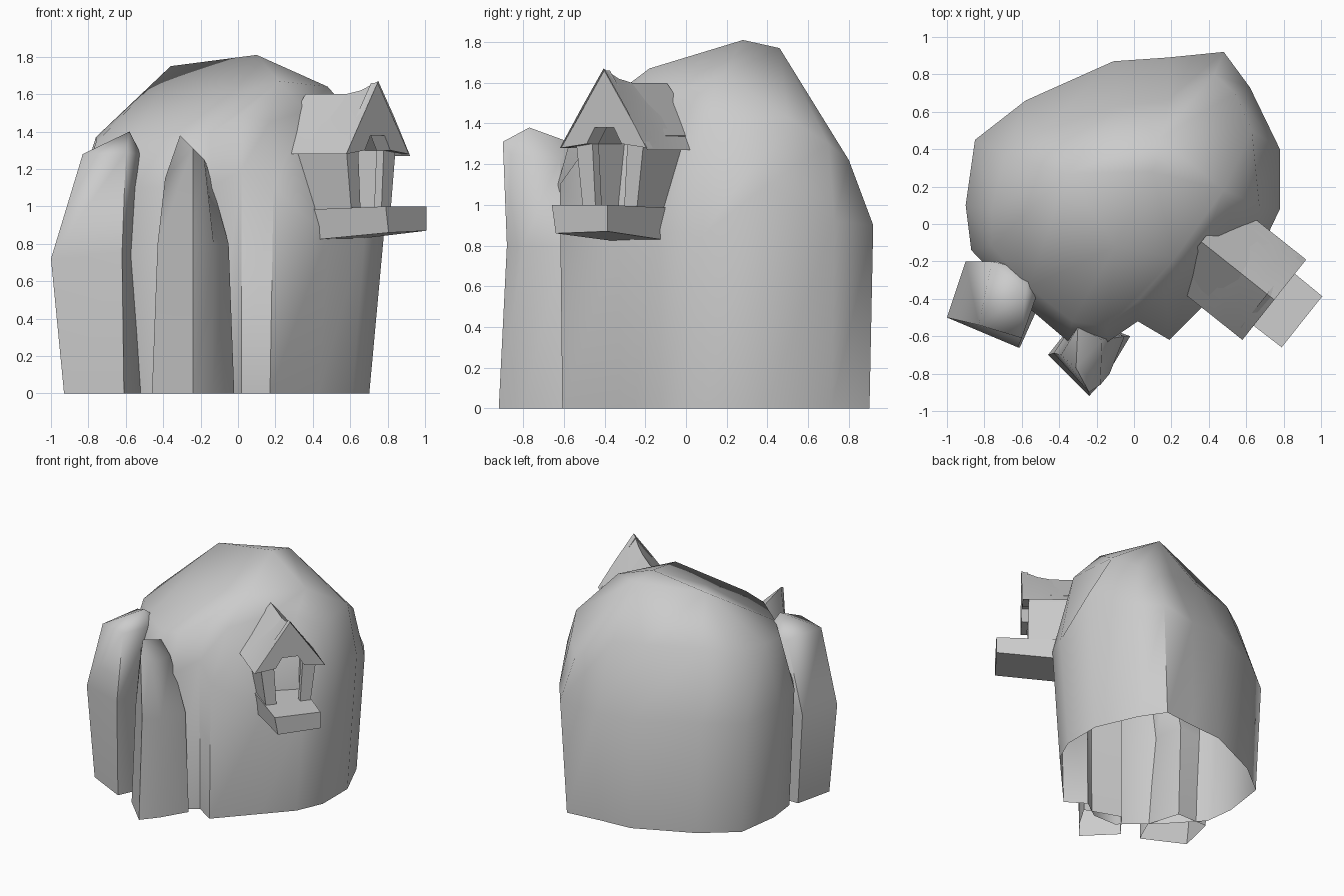
import bpy, bmesh, math
from mathutils import Vector

if "Cube" in bpy.data.objects:
    bpy.data.objects.remove(bpy.data.objects["Cube"])

stone = bpy.data.materials.new("pale_grey_stone")
stone.diffuse_color = (0.6, 0.6, 0.6, 1)
stone.use_nodes = True
stone.node_tree.nodes["Principled BSDF"].inputs["Base Color"].default_value = stone.diffuse_color


def make(name, bm, angle):
    bmesh.ops.recalc_face_normals(bm, faces=bm.faces)
    me = bpy.data.meshes.new(name)
    bm.to_mesh(me)
    bm.free()
    ob = bpy.data.objects.new(name, me)
    bpy.context.collection.objects.link(ob)
    me.materials.append(stone)
    bpy.ops.object.select_all(action='DESELECT')
    ob.select_set(True)
    bpy.context.view_layer.objects.active = ob
    if angle:
        bpy.ops.object.shade_smooth_by_angle(angle=math.radians(angle))
    return ob


def loft(name, rings, apex, angle):
    """Closed rings stacked upward, closed by a point, open underneath."""
    bm = bmesh.new()
    vs = [[bm.verts.new(p) for p in r] for r in rings]
    n = len(rings[0])
    for a, b in zip(vs, vs[1:]):
        for i in range(n):
            bm.faces.new((a[i], a[(i + 1) % n], b[(i + 1) % n], b[i]))
    tip = bm.verts.new(apex)
    for i in range(n):
        bm.faces.new((vs[-1][i], vs[-1][(i + 1) % n], tip))
    # rings may share summit points
    bmesh.ops.remove_doubles(bm, verts=bm.verts, dist=.001)
    return make(name, bm, angle)


# Boulder summits, and columns: shoulder point, crown point, nearest summit
peak = (.10, .28, 1.81)
east, back, west = (.48, .18, 1.64), (.14, .46, 1.77), (-.36, .27, 1.75)
vale, front = (-.10, -.12, 1.59), (.22, -.18, 1.67)
columns = [
    ((.78, .08, .85), (.67, .10, 1.42), east), ((.78, .40, 1.10), (.63, .50, 1.43), east),
    ((.62, .73, .92), (.54, .70, 1.30), back), ((.48, .92, .90), (.43, .80, 1.22), back),
    ((.18, .89, .87), (.19, .67, 1.36), back), ((-.11, .87, .88), (-.07, .64, 1.39), back),
    ((-.58, .66, .90), (-.48, .50, 1.42), west), ((-.85, .45, .88), (-.69, .37, 1.39), west),
    ((-.90, .10, .92), (-.76, .08, 1.37), west), ((-.87, -.14, .95), (-.76, -.12, 1.34), west),
    ((-.62, -.40, 1.1), (-.56, -.34, 1.34), west), ((-.35, -.63, 1.1), (-.33, -.52, 1.36), vale),
    ((-.14, -.63, 1.1), (-.15, -.55, 1.39), vale), ((.02, -.52, 1.2), (.02, -.41, 1.49), front),
    ((.19, -.62, 1.1), (.17, -.37, 1.45), front), ((.48, -.33, .85), (.36, -.15, 1.51), front),
    ((.68, -.13, .88), (.52, 0, 1.50), east)]
rings = [[(x * (.9 if x > 0 else .95), y * .98, 0) for (x, y, z), c, s in columns],
         [col[0] for col in columns], [col[1] for col in columns], [col[2] for col in columns]]
loft("boulder", rings, peak, 60)

# Two leaning rock pillars
loft("left_pillar", [
    [(-.93, -.50, 0), (-.61, -.66, 0), (-.52, -.46, 0), (-.60, -.20, 0), (-.86, -.20, 0)],
    [(-1.0, -.50, .72), (-.62, -.66, .75), (-.57, -.42, .75), (-.62, -.20, .75), (-.90, -.20, .72)],
    [(-.83, -.54, 1.28), (-.60, -.61, 1.29), (-.52, -.38, 1.28), (-.55, -.25, 1.30), (-.76, -.20, 1.29)]],
    (-.58, -.37, 1.40), 70)
loft("front_pillar", [
    [(-.46, -.70, 0), (-.24, -.92, 0), (-.14, -.80, 0), (-.02, -.60, 0), (-.30, -.50, 0)],
    [(-.43, -.69, .8), (-.24, -.88, .8), (-.13, -.80, .8), (-.05, -.60, .8), (-.30, -.50, .8)],
    [(-.39, -.70, 1.15), (-.24, -.90, 1.31), (-.18, -.86, 1.25), (-.17, -.62, 1.23), (-.30, -.55, 1.30)]],
    (-.31, -.77, 1.38), 70)

# Birdhouse frame: u points out of the doorway, v across it
F, U, V = Vector((.75, -.405, 0)), Vector((.78, -.62, 0)), Vector((.62, .78, 0))


def at(u, v, z):
    return F + U * u + V * v + Vector((0, 0, z))


def prism(name, profile, u0, u1, end=None):
    """Profile in (v, z) swept from u0 back to u1."""
    bm = bmesh.new()
    a = [bm.verts.new(at(u0, v, z)) for v, z in profile]
    b = [bm.verts.new(at(u1, v, z)) for v, z in (end or profile)]
    n = len(a)
    for i in range(n):
        bm.faces.new((a[i], a[(i + 1) % n], b[(i + 1) % n], b[i]))
    caps = [bm.faces.new(a), bm.faces.new(b)]
    bm.normal_update()
    bmesh.ops.triangulate(bm, faces=caps)
    return make(name, bm, 0)


def arch(outer, inner):
    """Mirrored outline with an opening below."""
    left = [(-v, z) for v, z in outer[::-1]]
    return outer + [(0, 1.60)] + left + [(-v, z) for v, z in inner[::-1]] + inner


# Doorway posts and thinner side walls, tapering toward the floor
sides = [(.17, .98), (.21, 1.29), (.22, 1.34)]
prism("door_frame", arch(sides, [(.06, 1.38), (.11, 1.30), (.09, .98)]), -.05, -.10)
prism("house_walls", arch(sides, [(.06, 1.42), (.18, 1.30), (.145, .98)]), -.10, -.50)

# Gable filling the front of the roof
prism("gable", [(-.27, 1.28), (0, 1.66), (.27, 1.28), (.11, 1.30),
                (.06, 1.38), (-.06, 1.38), (-.11, 1.30)], -.005, -.05)

# Porch slab, deeper toward the rock
prism("porch", [(-.175, 1.0), (.175, 1.0), (.175, .87), (-.15, .86)], .19, -.45,
      [(-.185, .98), (.185, .98), (.175, .81), (-.175, .81)])

# Sagging roof: u of ridge, ridge height, u of eave
bm = bmesh.new()
rows = []
for ur, zr, ue in [(0, 1.67, 0), (-.12, 1.62, -.12), (-.25, 1.595, -.22), (-.38, 1.58, -.32), (-.50, 1.585, -.41)]:
    mid = (ur + ue) / 2
    rows.append([bm.verts.new(at(u, v, z)) for u, v, z in [
        (ue, -.275, 1.28), (mid, -.14, (zr + 1.28) / 2), (ur, 0, zr),
        (mid, .14, (zr + 1.28) / 2), (ue, .275, 1.27)]])
for a, b in zip(rows, rows[1:]):
    for i in range(4):
        bm.faces.new((a[i], a[i + 1], b[i + 1], b[i]))
make("roof", bm, 30)
